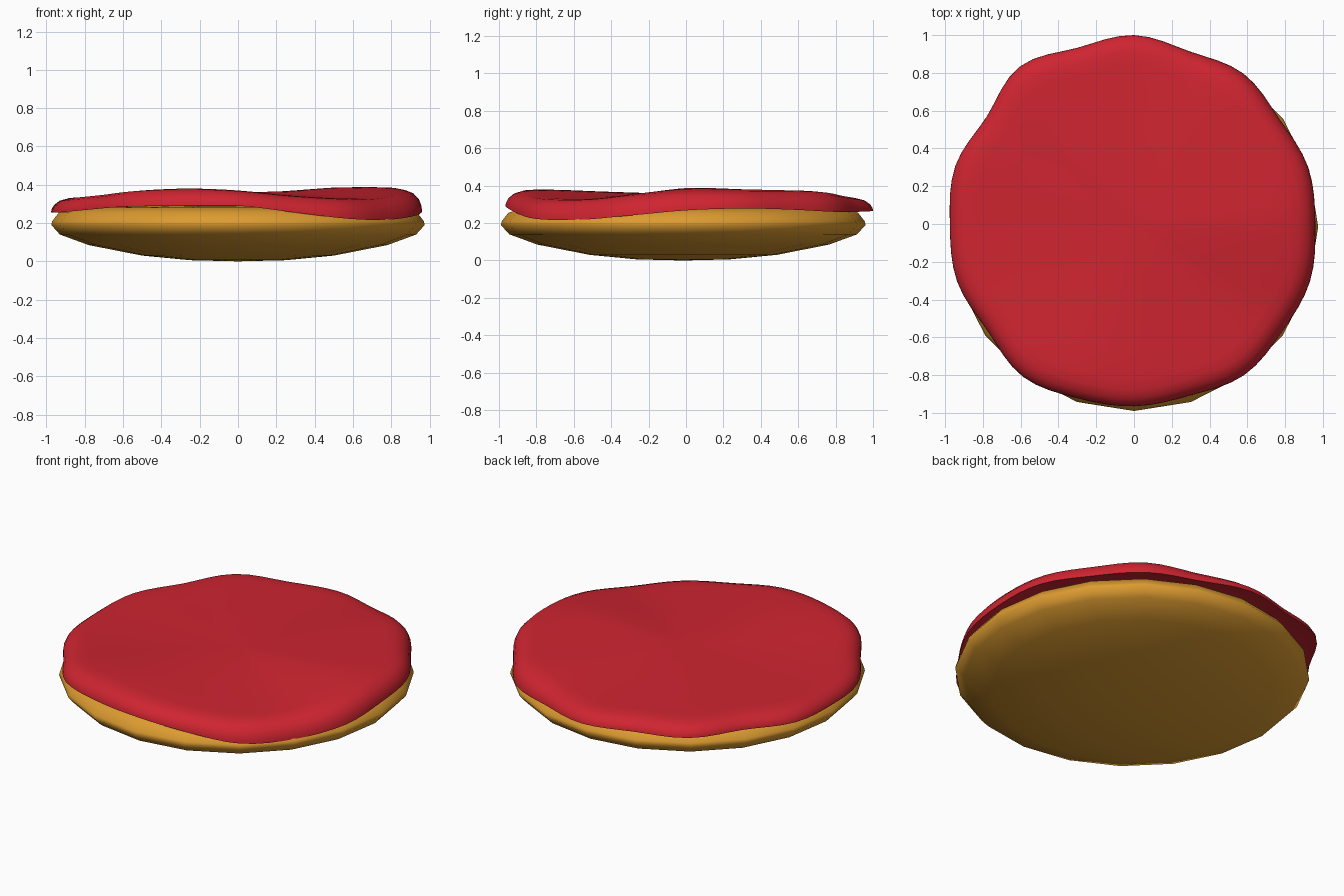
import bpy
import bmesh
import math

cube = bpy.data.objects.get("Cube")
if cube:
    bpy.data.objects.remove(cube, do_unlink=True)


def make_material(name, colour):
    mat = bpy.data.materials.new(name)
    mat.use_nodes = True
    mat.diffuse_color = colour
    bsdf = mat.node_tree.nodes["Principled BSDF"]
    bsdf.inputs["Base Color"].default_value = colour
    bsdf.inputs["Roughness"].default_value = 0.7
    return mat


def periodic(values, t):
    """Smooth closed curve through evenly spaced values, with t from 0 to 1."""
    n = len(values)
    i = int(math.floor(t * n))
    f = t * n - i
    a, b, c, d = (values[(i + k) % n] for k in (-1, 0, 1, 2))
    return b + 0.5 * f * (c - a + f * (2 * a - 5 * b + 4 * c - d + f * (3 * (b - c) + d - a)))


def build_disc(name, rings, segments, point, mat, angle):
    """Closed round shape: rings run from the bottom centre to the top centre."""
    bm = bmesh.new()
    loops = []
    for ring in range(rings):
        if ring in (0, rings - 1):
            loops.append([bm.verts.new(point(ring, 0))] * segments)
        else:
            loops.append([bm.verts.new(point(ring, s / segments)) for s in range(segments)])
    for low, high in zip(loops, loops[1:]):
        for s in range(segments):
            n = (s + 1) % segments
            corners = list(dict.fromkeys((low[s], low[n], high[n], high[s])))
            bm.faces.new(corners)
    bmesh.ops.recalc_face_normals(bm, faces=bm.faces)
    mesh = bpy.data.meshes.new(name)
    bm.to_mesh(mesh)
    bm.free()
    obj = bpy.data.objects.new(name, mesh)
    bpy.context.collection.objects.link(obj)
    mesh.materials.append(mat)
    bpy.ops.object.select_all(action="DESELECT")
    obj.select_set(True)
    bpy.context.view_layer.objects.active = obj
    bpy.ops.object.shade_smooth_by_angle(angle=math.radians(angle))
    return obj


# Biscuit: shallow rounded base with a twenty-sided outline
biscuit_profile = [(0, 0), (0.25, 0.006), (0.5, 0.03), (0.78, 0.085), (0.93, 0.14),
                   (0.975, 0.19), (0.97, 0.21), (0.935, 0.255), (0.86, 0.28),
                   (0.5, 0.29), (0, 0.29)]


def biscuit_point(ring, t):
    r, z = biscuit_profile[ring]
    a = t * math.tau
    return (r * math.cos(a), r * math.sin(a) - 0.015, z)


build_disc("biscuit_base", len(biscuit_profile), 20, biscuit_point,
           make_material("golden biscuit", (0.72, 0.33, 0.03, 1)), 80)

# Icing: wavy outline, drooping rim and uneven crown, sampled around the circle from +x
outline = [0.96, 0.97, 0.95, 0.985, 0.96, 1.0, 0.98, 1.03, 0.965, 0.995,
           0.975, 0.985, 0.96, 1.0, 0.97, 0.965, 0.955, 0.99, 0.97, 0.98]
rim = [0.268, 0.278, 0.272, 0.26, 0.26, 0.265, 0.27, 0.275, 0.27, 0.26,
       0.255, 0.255, 0.27, 0.285, 0.29, 0.29, 0.255, 0.222, 0.217, 0.24]
crown = [0.375, 0.375, 0.375, 0.37, 0.35, 0.335, 0.34, 0.345, 0.34, 0.335,
         0.33, 0.335, 0.35, 0.37, 0.38, 0.37, 0.345, 0.33, 0.33, 0.355]

# Each ring: share of the outline, share of the rise from rim to crown, pull to the middle
icing_profile = [(0, 0.3, 1), (0.86, 0.25, 0), (0.96, 0.08, 0), (1, 0, 0), (0.998, 0.2, 0),
                 (0.985, 0.5, 0), (0.955, 0.8, 0), (0.91, 0.96, 0), (0.85, 1, 0),
                 (0.7, 1, 0.15), (0.5, 1, 0.5), (0.25, 1, 0.85), (0, 1, 1)]


def icing_point(ring, t):
    share, rise, pull = icing_profile[ring]
    a = t * math.tau
    r = share * periodic(outline, t)
    x, y = r * math.cos(a), r * math.sin(a)
    low, high = periodic(rim, t), periodic(crown, t)
    z = low + (high - low) * rise
    middle = 0.28 if ring == 0 else 0.358
    z += (middle - z) * pull
    if ring > 7:
        z += 0.018 * math.exp(-((x - 0.55) ** 2 + (y - 0.05) ** 2) / 0.08)
    return (x, y, z)


build_disc("red_icing", len(icing_profile), 80, icing_point,
           make_material("red icing", (0.62, 0.018, 0.03, 1)), 60)
